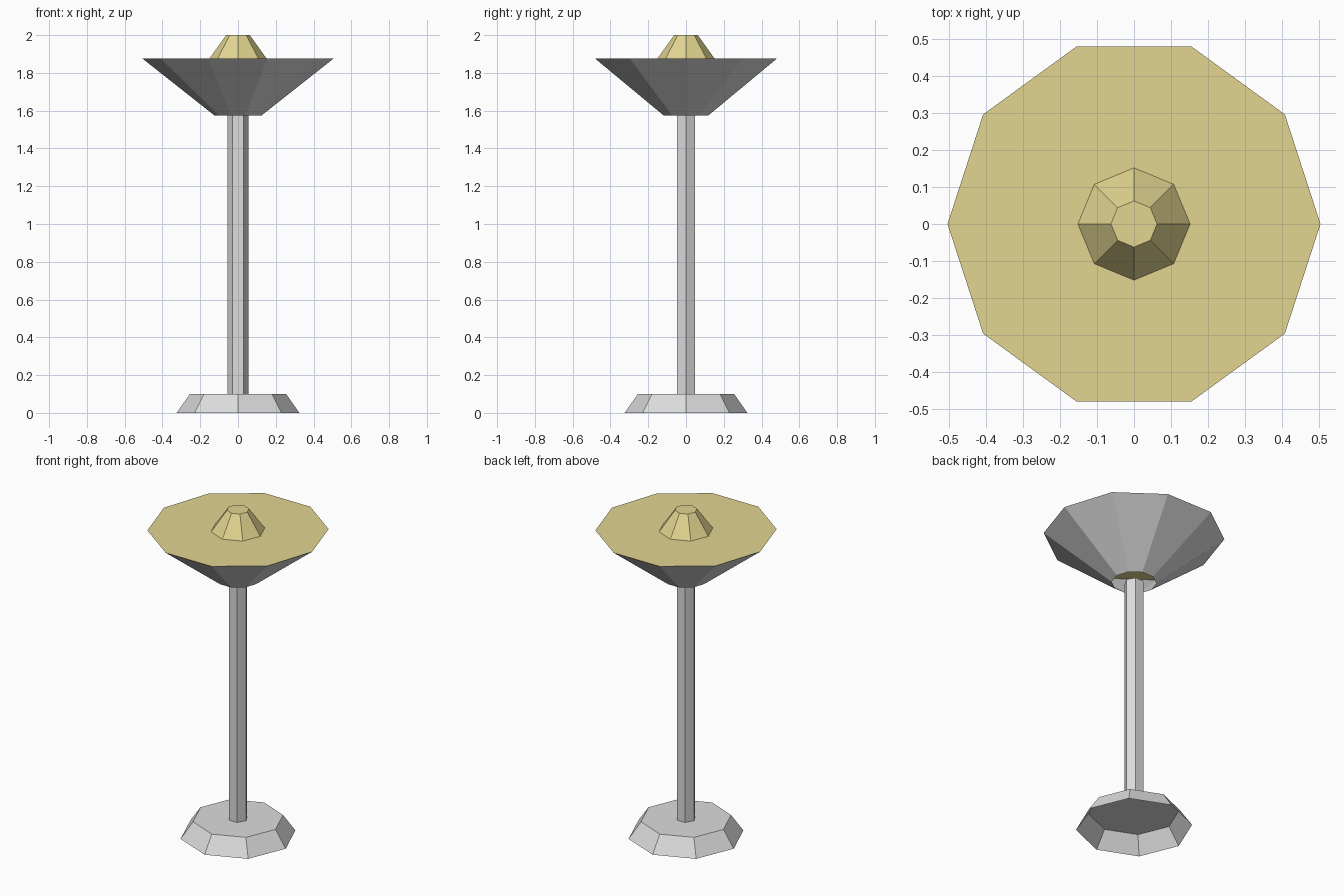
import bpy, bmesh, math

if "Cube" in bpy.data.objects:
    bpy.data.objects.remove(bpy.data.objects["Cube"])


def material(name, rgb):
    m = bpy.data.materials.new(name)
    m.diffuse_color = (*rgb, 1.0)
    m.use_nodes = True
    m.node_tree.nodes["Principled BSDF"].inputs["Base Color"].default_value = m.diffuse_color
    return m


metal = material("light grey metal", (0.72, 0.72, 0.72))
glow = material("warm yellow", (0.76, 0.66, 0.28))


def lathe(name, sides, rings, mats, cap_top=None, cap_bottom=None):
    """Stack of (radius, z) rings, first corner on +x; caps take a material index."""
    bm = bmesh.new()
    loops = []
    for r, z in rings:
        loops.append([bm.verts.new((r * math.cos(math.tau * i / sides),
                                    r * math.sin(math.tau * i / sides), z))
                      for i in range(sides)])
    for a, b in zip(loops, loops[1:]):
        for i in range(sides):
            j = (i + 1) % sides
            bm.faces.new((a[i], a[j], b[j], b[i]))
    if cap_top is not None:
        bm.faces.new(loops[-1]).material_index = cap_top
    if cap_bottom is not None:
        bm.faces.new(loops[0][::-1]).material_index = cap_bottom
    me = bpy.data.meshes.new(name)
    bm.to_mesh(me)
    bm.free()
    for m in mats:
        me.materials.append(m)
    ob = bpy.data.objects.new(name, me)
    bpy.context.collection.objects.link(ob)
    return ob


# Hollow eight-sided foot, open underneath
lathe("base", 8, [(0.325, 0.0), (0.255, 0.1)], [metal], cap_top=0)

# Six-sided pole ending at the mouth of the shade
lathe("pole", 6, [(0.056, 0.1), (0.056, 1.575)], [metal])

# Ten-sided flared shade, open below, closed above by a glowing disc
lathe("shade", 10, [(0.125, 1.575), (0.505, 1.875)], [metal, glow], cap_top=1)

# Glowing bulb on top of the disc
lathe("bulb", 8, [(0.152, 1.875), (0.0625, 2.0)], [glow], cap_top=0)
